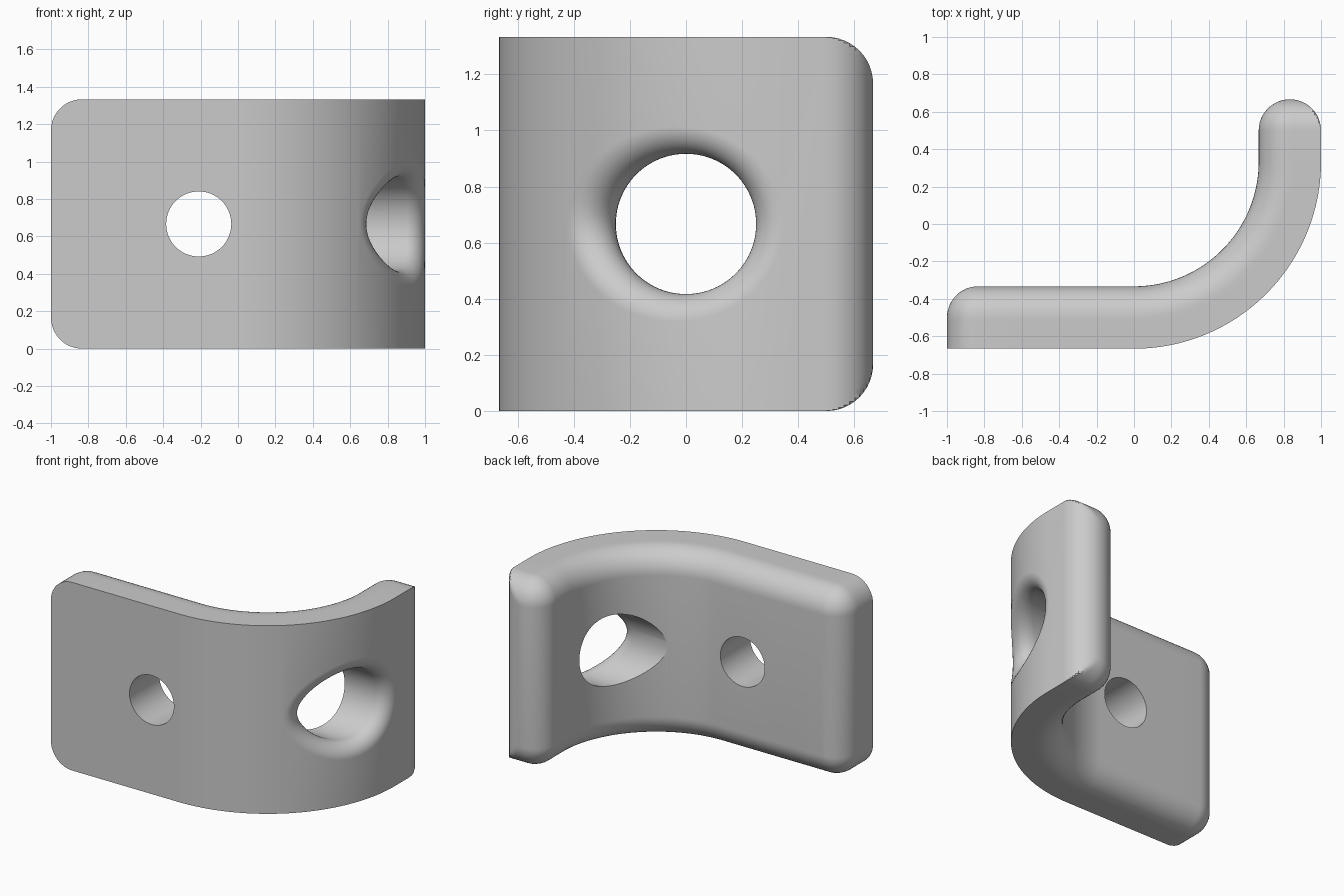
import bpy, bmesh, math
from mathutils import Vector

cube = bpy.data.objects.get("Cube")
if cube:
    bpy.data.objects.remove(cube, do_unlink=True)

H = 4 / 3                     # height
R = 1.0                       # outer bend radius
r = 1 / 6                     # edge and corner radius, half the thickness
BEND_Y = 1 / 3                # bend centre
BEND = R * math.pi / 2        # outer bend length
END = BEND + 1 / 3            # unrolled end of the short leg
STEPS = 12


def make_object(name, bm):
    bmesh.ops.recalc_face_normals(bm, faces=bm.faces)
    mesh = bpy.data.meshes.new(name)
    bm.to_mesh(mesh)
    bm.free()
    ob = bpy.data.objects.new(name, mesh)
    bpy.context.collection.objects.link(ob)
    return ob


def bridge(bm, a, b):
    n = len(a)
    for i in range(n):
        j = (i + 1) % n
        bm.faces.new((a[i], a[j], b[j], b[i]))


def bend(u, d, z):
    """Place a point of the unrolled plate, d deep from the outer face."""
    if u <= 0:
        return Vector((u, BEND_Y - R + d, z))
    if u >= BEND:
        return Vector((R - d, BEND_Y + u - BEND, z))
    a = u / R
    return Vector(((R - d) * math.sin(a), BEND_Y - (R - d) * math.cos(a), z))


def top_outline(inset):
    """Upper half of the rounded rectangle, left to right, as (u, z)."""
    c = r - inset
    quarter = [math.pi / 2 * i / STEPS for i in range(STEPS + 1)]
    pts = [(r - 1 - c * math.cos(a), H - r + c * math.sin(a)) for a in quarter]
    pts += [((r - 1) * (1 - i / 4), H - inset) for i in range(1, 4)]
    pts += [(BEND * i / 64, H - inset) for i in range(65)]
    pts += [(END - r + c * math.sin(a), H - r + c * math.cos(a)) for a in quarter]
    return pts


# Bent plate: stacked outlines from the outer face to the rounded inner face
bm = bmesh.new()
rings = []
for k in range(2 * STEPS + 1):
    phi = math.pi * k / (2 * STEPS)
    depth = r - r * math.cos(phi)
    outer = k < STEPS
    inset = 0 if outer else r - r * math.sin(phi)
    limit = END - r + r * math.sin(phi) if outer else END
    half = [(min(u, limit), z) for u, z in top_outline(inset)]
    loop = half + [(u, H - z) for u, z in reversed(half)]
    rings.append([bm.verts.new(bend(u, depth, z)) for u, z in loop])
for a, b in zip(rings, rings[1:]):
    bridge(bm, a, b)
for ring in (rings[0], rings[-1]):
    n = len(ring)
    for i in range(n // 2 - 1):
        bm.faces.new((ring[i], ring[i + 1], ring[n - 2 - i], ring[n - 1 - i]))
bmesh.ops.remove_doubles(bm, verts=bm.verts, dist=1e-5)
bracket = make_object("bent_bracket", bm)


def cutter(name, columns):
    """Closed tube from point columns running along its length."""
    bm = bmesh.new()
    loops = [[bm.verts.new(p) for p in loop] for loop in zip(*columns)]
    for a, b in zip(loops, loops[1:]):
        bridge(bm, a, b)
    bm.faces.new(loops[0])
    bm.faces.new(loops[-1])
    ob = make_object(name, bm)
    ob.hide_render = True
    return ob


# Large hole along x, its outer rim blended with a constant-radius fillet
HOLE, FILLET = 0.25, 0.1
columns = []
for i in range(96):
    t = 2 * math.pi * i / 96
    out = Vector((0, math.cos(t), math.sin(t)))
    centre = Vector((0, 0, H / 2)) + out * (HOLE + FILLET)
    dy = min(centre.y - BEND_Y, 0)
    offset = R - FILLET + 0.0002
    centre.x = math.sqrt(offset ** 2 - dy ** 2)
    normal = Vector((centre.x, dy, 0)).normalized()
    angle = (-out).angle(normal)
    side = (normal + out * normal.dot(-out)).normalized()
    col = [Vector((0.1, HOLE * out.y, H / 2 + HOLE * out.z))]
    for k in range(STEPS + 1):
        a = angle * k / STEPS
        col.append(centre + FILLET * (-out * math.cos(a) + side * math.sin(a)))
    col.append(Vector((1.5, col[-1].y, col[-1].z)))
    columns.append(col)
large_cutter = cutter("large_hole_cutter", columns)

# Small plain hole along y
columns = []
for i in range(64):
    t = 2 * math.pi * i / 64
    x, z = -0.21 + 0.174 * math.cos(t), H / 2 + 0.174 * math.sin(t)
    columns.append([Vector((x, -1, z)), Vector((x, 0, z))])
small_cutter = cutter("small_hole_cutter", columns)

bpy.ops.object.select_all(action='DESELECT')
bracket.select_set(True)
bpy.context.view_layer.objects.active = bracket
for tool in (large_cutter, small_cutter):
    mod = bracket.modifiers.new(tool.name, 'BOOLEAN')
    mod.operation = 'DIFFERENCE'
    mod.solver = 'EXACT'
    mod.object = tool
    bpy.ops.object.modifier_apply(modifier=mod.name)
    bpy.data.objects.remove(tool, do_unlink=True)

# Single grey finish
grey = bpy.data.materials.new("plain_grey")
grey.use_nodes = True
colour = (0.6, 0.6, 0.6, 1)
grey.diffuse_color = colour
grey.node_tree.nodes["Principled BSDF"].inputs["Base Color"].default_value = colour
bracket.data.materials.clear()
bracket.data.materials.append(grey)
bpy.ops.object.shade_smooth_by_angle(angle=math.radians(30))
